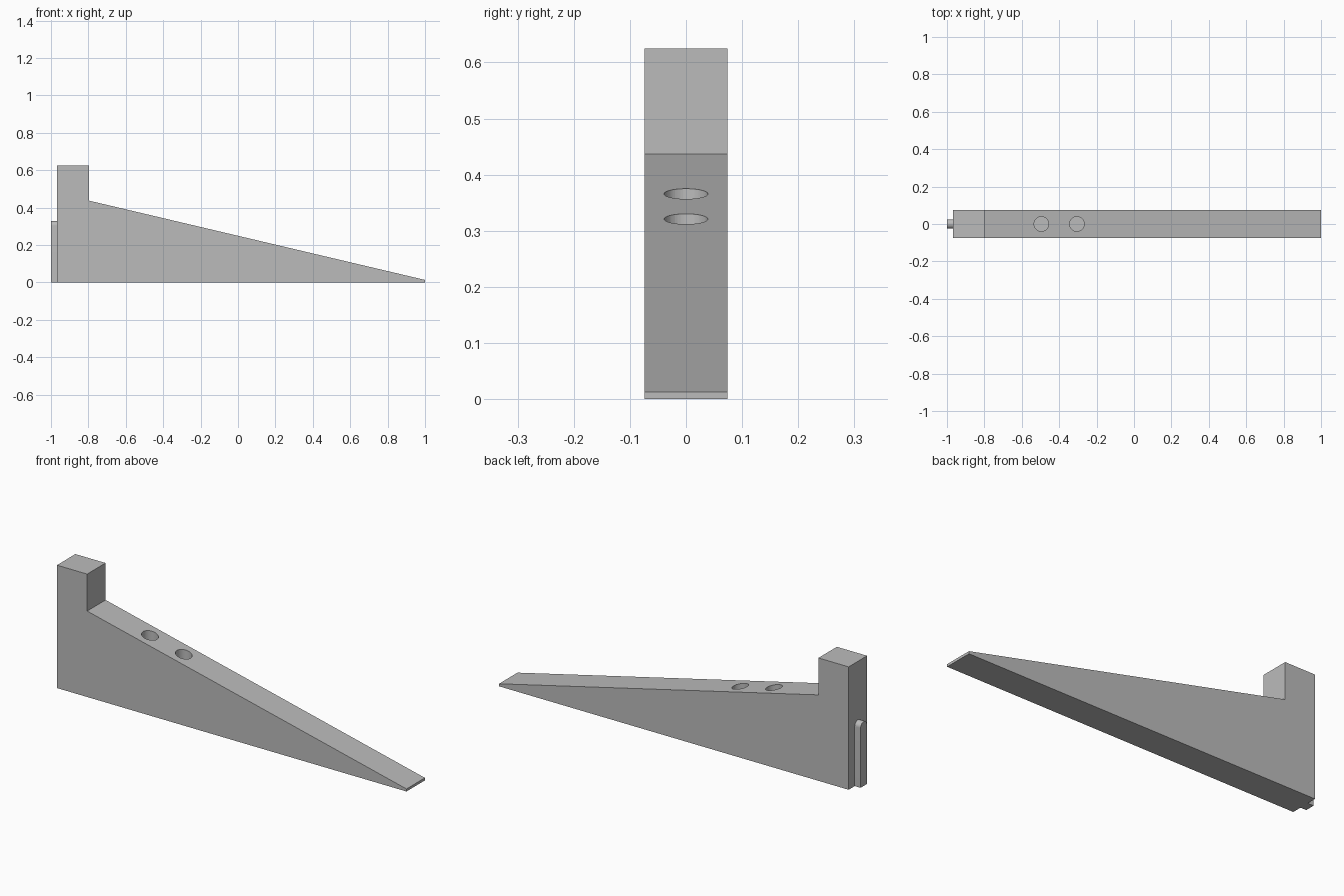
import bpy
import bmesh
import math
from mathutils import Vector

default = bpy.data.objects.get("Cube")
if default:
    bpy.data.objects.remove(default, do_unlink=True)

# Single grey plastic
GREY = (0.5, 0.5, 0.5, 1.0)
grey = bpy.data.materials.new("grey plastic")
grey.use_nodes = True
grey.diffuse_color = GREY
grey.node_tree.nodes["Principled BSDF"].inputs["Base Color"].default_value = GREY


def prism(name, outline, sweep):
    """Extrude a closed planar outline along the sweep vector."""
    bm = bmesh.new()
    face = bm.faces.new([bm.verts.new(p) for p in outline])
    ext = bmesh.ops.extrude_face_region(bm, geom=[face])
    moved = [g for g in ext["geom"] if isinstance(g, bmesh.types.BMVert)]
    bmesh.ops.translate(bm, verts=moved, vec=Vector(sweep))
    bmesh.ops.recalc_face_normals(bm, faces=bm.faces)
    mesh = bpy.data.meshes.new(name)
    bm.to_mesh(mesh)
    bm.free()
    mesh.materials.append(grey)
    obj = bpy.data.objects.new(name, mesh)
    bpy.context.collection.objects.link(obj)
    return obj


def arc(radius, start, end, steps):
    angles = [start + (end - start) * i / steps for i in range(steps + 1)]
    return [(radius * math.cos(a), radius * math.sin(a)) for a in angles]


# Wedge body with an upright stop block at its tall end
BACK, HALF = -0.967, 0.074
side = [(BACK, 0), (1, 0), (1, 0.013), (-0.797, 0.437), (-0.797, 0.625), (BACK, 0.625)]
body = prism("wedge_body", [(x, -HALF, z) for x, z in side], (0, 2 * HALF, 0))

# Two blind vertical holes in the slope
for i, x in enumerate((-0.495, -0.305)):
    ring = arc(0.039, 0, 2 * math.pi, 48)[:-1]
    cutter = prism(f"hole_cutter_{i + 1}", [(x + u, v, 0.2) for u, v in ring], (0, 0, 0.4))
    cutter.hide_render = True
    cutter.hide_viewport = True
    cutter.display_type = 'WIRE'
    cut = body.modifiers.new(f"hole_{i + 1}", 'BOOLEAN')
    cut.operation = 'DIFFERENCE'
    cut.solver = 'EXACT'
    cut.object = cutter

# Round-topped mounting rail on the back face
R = 0.025
dome = [(u, 0.303 + v) for u, v in arc(R, 0, math.pi, 24)]
rail = prism("mounting_rail", [(-1, y, z) for y, z in [(-R, 0), (R, 0)] + dome],
             (1 + BACK, 0, 0))

# Smooth the curved walls, keep the edges crisp
bpy.ops.object.select_all(action='DESELECT')
for obj in (body, rail):
    obj.select_set(True)
bpy.context.view_layer.objects.active = rail
bpy.ops.object.shade_smooth_by_angle(angle=math.radians(30))

# Bake the holes into the body and drop the cutters
bpy.context.view_layer.objects.active = body
for cut in list(body.modifiers):
    if cut.type == 'BOOLEAN':
        cutter = cut.object
        bpy.ops.object.modifier_apply(modifier=cut.name)
        bpy.data.objects.remove(cutter, do_unlink=True)
bpy.ops.object.shade_smooth_by_angle(angle=math.radians(30))
